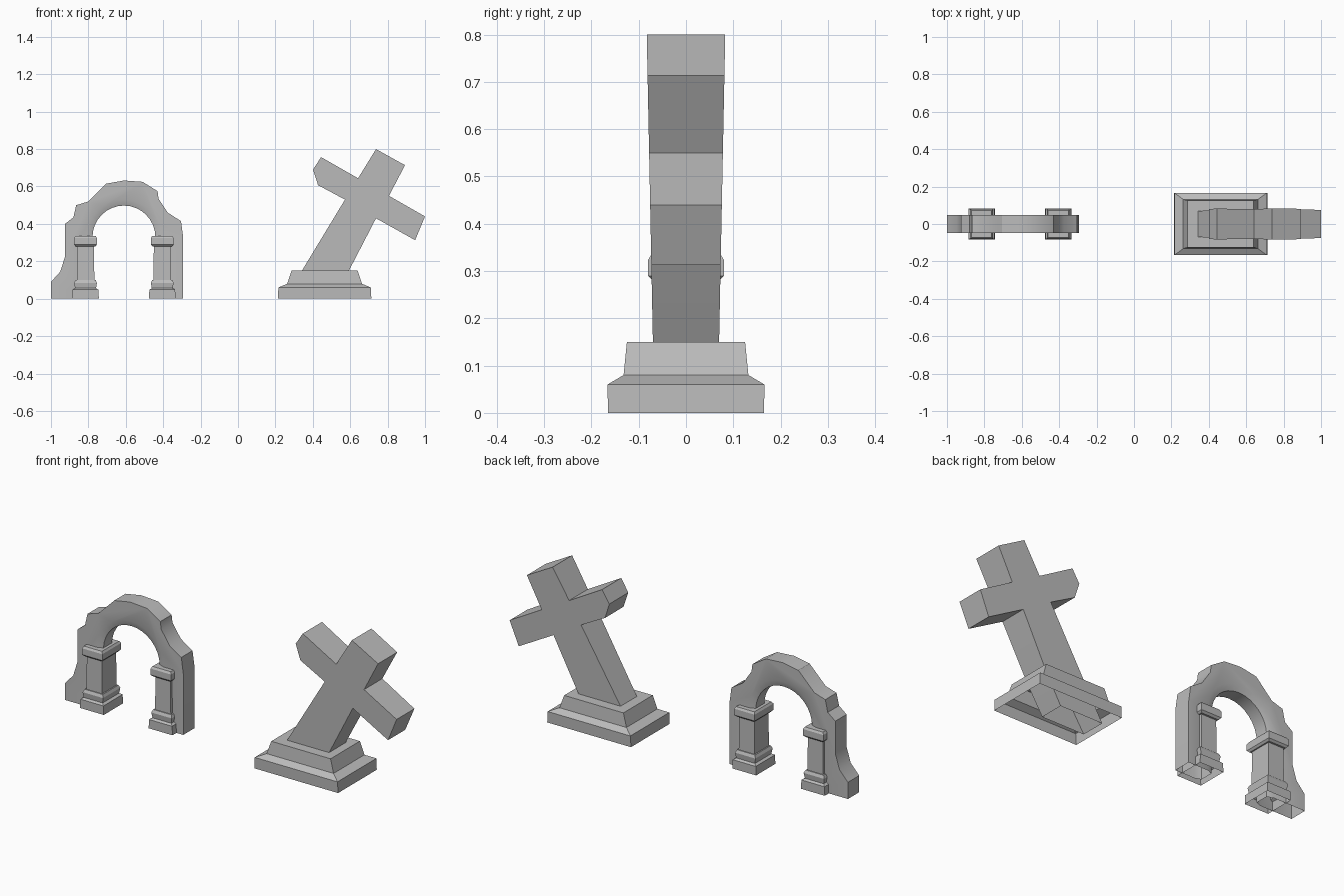
import bpy
import bmesh
import math

cube = bpy.data.objects.get("Cube")
if cube:
    bpy.data.objects.remove(cube, do_unlink=True)

stone = bpy.data.materials.new("grey_stone")
stone.use_nodes = True
GREY = (0.5, 0.5, 0.5, 1)
stone.diffuse_color = GREY
stone.node_tree.nodes["Principled BSDF"].inputs["Base Color"].default_value = GREY


def loft(name, loops, angle=30):
    """Skin a stack of equal loops, cap the ends and leave the underside open."""
    bm = bmesh.new()
    rings = [[bm.verts.new(p) for p in loop] for loop in loops]
    n = len(rings[0])
    for a, b in zip(rings, rings[1:]):
        for i in range(n):
            j = (i + 1) % n
            bm.faces.new((a[i], a[j], b[j], b[i]))
    bm.faces.new(rings[0])
    bm.faces.new(rings[-1])
    bmesh.ops.recalc_face_normals(bm, faces=bm.faces)
    under = [f for f in bm.faces if all(v.co.z < 0.001 for v in f.verts)]
    bmesh.ops.delete(bm, geom=under, context="FACES")
    mesh = bpy.data.meshes.new(name)
    bm.to_mesh(mesh)
    bm.free()
    mesh.materials.append(stone)
    obj = bpy.data.objects.new(name, mesh)
    bpy.context.collection.objects.link(obj)
    bpy.ops.object.select_all(action="DESELECT")
    obj.select_set(True)
    bpy.context.view_layer.objects.active = obj
    bpy.ops.object.shade_smooth_by_angle(angle=math.radians(angle))
    return obj


def stepped_block(name, cx, levels):
    """Rectangular block from (z, half width, half depth) levels."""
    loft(name, [[(cx + sx * w, sy * d, z)
                 for sx, sy in ((-1, -1), (1, -1), (1, 1), (-1, 1))]
                for z, w, d in levels])


# Ruined arch wall: ragged outside, round opening with chamfered edge
ARCH_X, SPRING = -0.61, 0.33
outline = [(-1, 0), (-1, .09), (-.95, .145), (-.925, .225), (-.925, .4),
           (-.88, .435), (-.865, .5), (-.8, .52), (-.705, .615),
           (-.61, .632), (-.51, .625), (-.43, .575), (-.425, .535),
           (-.375, .46), (-.305, .415), (-.293, .33), (-.293, 0)]


def wall_loop(y, radius):
    arc = [(ARCH_X + radius * math.cos(math.pi * i / 16),
            SPRING + radius * math.sin(math.pi * i / 16)) for i in range(17)]
    opening = [(ARCH_X + radius, 0)] + arc + [(ARCH_X - radius, 0)]
    return [(x, y, z) for x, z in outline + opening]


loft("arch_wall", [wall_loop(-.048, .2), wall_loop(-.036, .168),
                   wall_loop(.036, .168), wall_loop(.048, .2)])

# Pillars on both sides of the opening
for side, s in (("right", -1), ("left", 1)):
    px = ARCH_X + s * .205
    stepped_block(side + "_pillar_shaft", px,
                  [(.09, .047, .062), (.29, .045, .06)])
    stepped_block(side + "_pillar_capital", px,
                  [(.28, .052, .07), (.29, .061, .08),
                   (.324, .061, .08), (.335, .054, .073)])
    stepped_block(side + "_pillar_base", px,
                  [(0, .071, .082), (.048, .069, .082), (.056, .056, .07),
                   (.085, .061, .074), (.1, .054, .067)])

# Stepped plinth under the cross
stepped_block("cross_plinth", .463,
              [(0, .25, .165), (.06, .247, .166),
               (.08, .2, .132), (.15, .177, .125)])

# Leaning cross with a chipped arm, slightly thicker towards the top
cross = [(.25, 0), (.34, .147), (.572, .53), (.428, .607), (.401, .69),
         (.444, .757), (.642, .644), (.738, .8), (.893, .714), (.807, .55),
         (1, .44), (.947, .313), (.738, .43), (.594, .152), (.503, 0)]
loft("leaning_cross", [[(x, s * (.067 + .02 * z), z) for x, z in cross]
                       for s in (-1, 1)])
